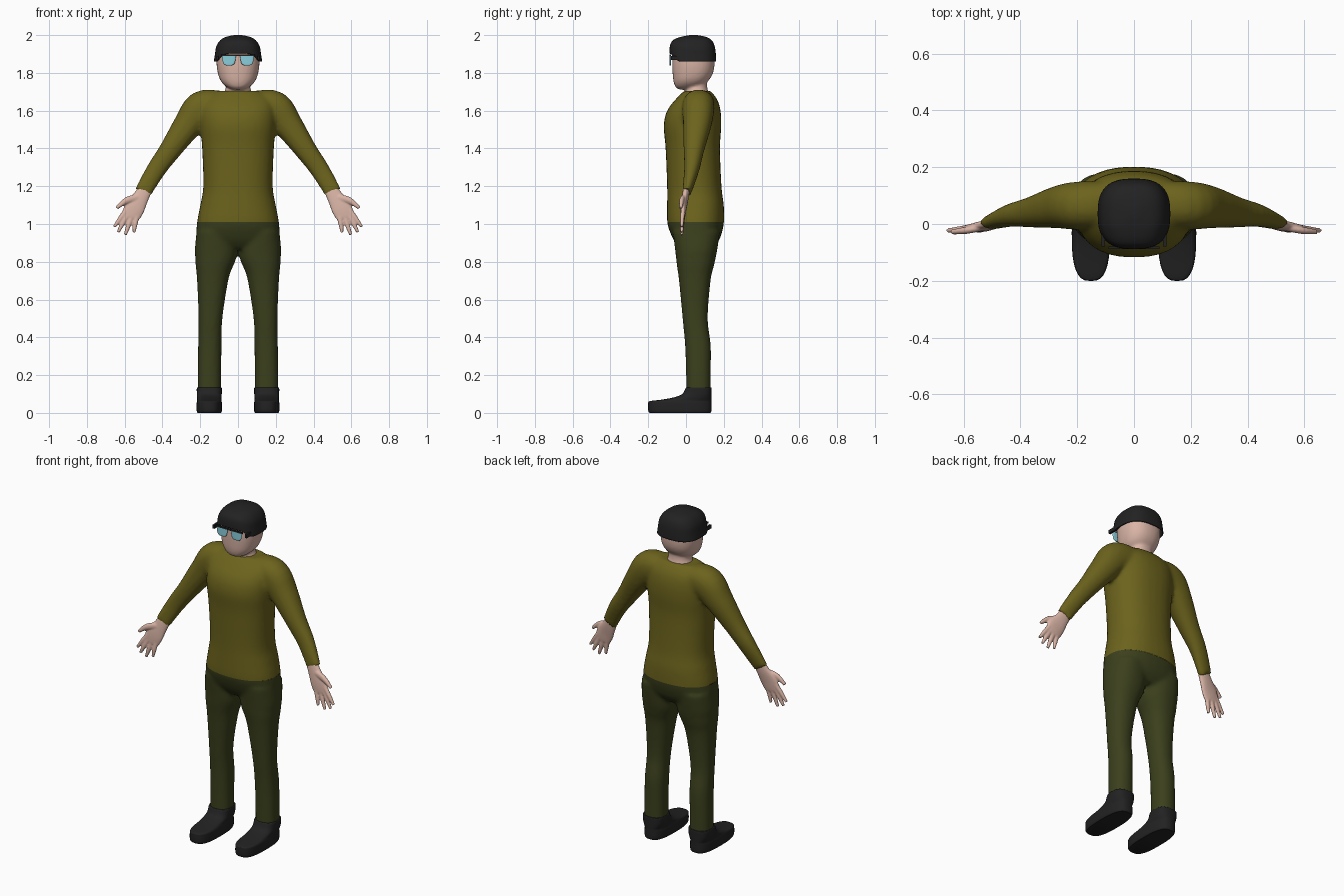
import bpy, bmesh, math
from mathutils import Vector

if "Cube" in bpy.data.objects:
    bpy.data.objects.remove(bpy.data.objects["Cube"])


def material(name, rgb):
    m = bpy.data.materials.new(name)
    m.diffuse_color = (*rgb, 1)
    m.use_nodes = True
    m.node_tree.nodes["Principled BSDF"].inputs["Base Color"].default_value = m.diffuse_color
    return m


SHIRT = material("olive", (0.15, 0.125, 0.012))
PANTS = material("dark_green", (0.045, 0.052, 0.012))
BLACK = material("black", (0.016, 0.016, 0.016))
SKIN = material("skin", (0.70, 0.46, 0.38))
GLASS = material("lens_blue", (0.25, 0.62, 0.72))


def upright(rows, x=0):
    """(z, half width, y front, y back) -> ring (x, y, z, half width, half depth)"""
    return [(x, (a + b) / 2, z, w, (b - a) / 2) for z, w, a, b in rows]


def spline(rings, steps):
    """Catmull-Rom interpolation of the ring parameters"""
    p = [Vector(r) for r in rings]
    q = [p[0]] + p + [p[-1]]
    out = []
    for i in range(len(p) - 1):
        a, b, c, d = q[i:i + 4]
        for k in range(steps):
            t = k / steps
            out.append(0.5 * (2 * b + (c - a) * t + (2 * a - 5 * b + 4 * c - d) * t * t
                              + (3 * b - a - 3 * c + d) * t ** 3))
    return out + [p[-1]]


def loft(bm, rings, n=2.2, seg=32, steps=4, cap_start=True):
    """Superellipse rings along a path lying mainly in the xz plane"""
    rs = spline(rings, steps)
    loops = []
    for i, r in enumerate(rs):
        a, b = rs[max(i - 1, 0)], rs[min(i + 1, len(rs) - 1)]
        t = Vector((b[0] - a[0], 0, b[2] - a[2])).normalized()
        u = Vector((t.z, 0, -t.x))
        loop = []
        for k in range(seg):
            c, s = math.cos(math.tau * k / seg), math.sin(math.tau * k / seg)
            e = 2 / n
            c, s = math.copysign(abs(c) ** e, c), math.copysign(abs(s) ** e, s)
            loop.append(bm.verts.new(Vector(r[:3]) + u * r[3] * c + Vector((0, r[4] * s, 0))))
        loops.append(loop)
    for a, b in zip(loops, loops[1:]):
        for k in range(seg):
            j = (k + 1) % seg
            bm.faces.new((a[k], a[j], b[j], b[k]))
    if cap_start:
        bm.faces.new(loops[0][::-1])
    bm.faces.new(loops[-1])


def finish(bm, name, mat, voxel=0, smooth=4, cut=None, angle=50):
    """Turn the bmesh into an object; optionally fuse shells and trim at a height"""
    bmesh.ops.recalc_face_normals(bm, faces=bm.faces)
    me = bpy.data.meshes.new(name)
    bm.to_mesh(me)
    bm.free()
    ob = bpy.data.objects.new(name, me)
    bpy.context.collection.objects.link(ob)
    if voxel:
        m = ob.modifiers.new("fuse", "REMESH")
        m.mode, m.voxel_size = "VOXEL", voxel
        m = ob.modifiers.new("blend", "SMOOTH")
        m.factor, m.iterations = 0.5, smooth
        dg = bpy.context.evaluated_depsgraph_get()
        ob.data = bpy.data.meshes.new_from_object(ob.evaluated_get(dg))
        ob.modifiers.clear()
    if cut:
        z, up = cut
        b = bmesh.new()
        b.from_mesh(ob.data)
        bmesh.ops.bisect_plane(b, geom=b.verts[:] + b.edges[:] + b.faces[:], plane_co=(0, 0, z),
                               plane_no=(0, 0, up), clear_outer=True)
        b.to_mesh(ob.data)
        b.free()
    ob.data.materials.clear()
    ob.data.materials.append(mat)
    bpy.ops.object.select_all(action="DESELECT")
    ob.select_set(True)
    bpy.context.view_layer.objects.active = ob
    bpy.ops.object.shade_smooth_by_angle(angle=math.radians(angle))
    return ob


def flip(rings, s):
    return [(r[0] * s, *r[1:]) for r in rings]


# Shirt: torso and both sleeves fused
bm = bmesh.new()
loft(bm, upright([(0.94, .222, -.092, .20), (1.02, .215, -.10, .202), (1.10, .20, -.10, .20),
                  (1.20, .184, -.10, .188), (1.40, .19, -.108, .18), (1.52, .20, -.118, .187),
                  (1.60, .20, -.10, .183), (1.66, .185, -.055, .165), (1.705, .12, -.01, .13)]), 2.3)
ARM = [(.09, .07, 1.635, .072, .08), (.19, .065, 1.612, .094, .085), (.265, .06, 1.525, .077, .075),
       (.36, .042, 1.39, .058, .054), (.435, .03, 1.285, .051, .04), (.505, .004, 1.165, .046, .024)]
for s in (1, -1):
    loft(bm, flip(ARM, s))
finish(bm, "shirt", SHIRT, 0.012, 5, (1.01, -1))

# Trousers: hips and both legs fused
bm = bmesh.new()
loft(bm, upright([(.87, .15, -.03, .14), (.92, .215, -.068, .178), (1.0, .218, -.098, .20),
                  (1.08, .205, -.10, .20)]), 2.3)
LEG = [(z, cx, w, a, b) for z, cx, w, a, b in (
    (.96, .115, .105, -.07, .18), (.85, .117, .112, -.056, .163), (.78, .128, .098, -.048, .148),
    (.7, .135, .082, -.037, .13), (.5, .146, .063, -.018, .115), (.36, .149, .062, -.005, .131),
    (.22, .151, .062, .0, .131), (.10, .151, .062, .002, .13))]
for s in (1, -1):
    loft(bm, [(cx * s, (a + b) / 2, z, w, (b - a) / 2) for z, cx, w, a, b in LEG], 2.3)
finish(bm, "trousers", PANTS, 0.012, 4, (1.01, 1))

# Shoes
SHOE = [(0, .062, -.193, .13), (.012, .067, -.2, .135), (.05, .067, -.2, .135), (.062, .065, -.192, .135),
        (.07, .064, -.13, .135), (.082, .065, -.065, .135), (.10, .066, -.02, .135),
        (.132, .066, -.002, .135), (.135, .06, .002, .13)]
for s, side in ((1, "left"), (-1, "right")):
    bm = bmesh.new()
    loft(bm, upright(SHOE, .152 * s), 2.8)
    finish(bm, side + "_shoe", BLACK)

# Hands: palm, four fingers and thumb fused
PALM = [(.485, .004, 1.195, .036, .018), (.515, -.004, 1.14, .043, .018),
        (.545, -.012, 1.09, .054, .016), (.566, -.016, 1.045, .05, .013), (.57, -.017, 1.03, .042, .01)]
FINGERS = [((.59, 1.075), (.655, .985)), ((.58, 1.06), (.635, .957)),
           ((.56, 1.05), (.597, .942)), ((.535, 1.05), (.552, .955))]
for s, side in ((1, "left"), (-1, "right")):
    bm = bmesh.new()
    loft(bm, flip(PALM, s), seg=20)
    for (x0, z0), (x1, z1) in FINGERS:
        mid = ((x0 + x1) / 2, -.02, (z0 + z1) / 2, .013, .011)
        loft(bm, flip([(x0, -.015, z0, .014, .012), mid, (x1, -.023, z1, .008, .008)], s), seg=12)
    loft(bm, flip([(.53, -.01, 1.14, .02, .014), (.59, -.022, 1.125, .017, .013),
                   (.642, -.028, 1.085, .009, .009)], s), seg=12)
    finish(bm, side + "_hand", SKIN, 0.005, 2)

# Head and neck
bm = bmesh.new()
loft(bm, upright([(1.66, .095, -.03, .14), (1.695, .075, -.008, .12), (1.73, .064, .0, .112),
                  (1.80, .064, .0, .112)]))
loft(bm, upright([(1.712, .025, -.035, .03), (1.725, .058, -.055, .07), (1.755, .09, -.066, .115),
                  (1.80, .107, -.071, .143), (1.86, .114, -.073, .152), (1.92, .108, -.068, .145),
                  (1.97, .065, -.02, .10)]), 2.3)
finish(bm, "head", SKIN, 0.008, 3)

# Helmet with the front rim arched over the eyes
bm = bmesh.new()
loft(bm, upright([(1.86, .128, -.088, .16), (1.90, .122, -.087, .158), (1.94, .115, -.08, .152),
                  (1.972, .095, -.06, .137), (1.99, .066, -.03, .108), (2.0, .02, .02, .06)]),
     2.7, 48, cap_start=False)
for v in bm.verts:
    lift = max(0, 1 - (v.co.x / .122) ** 4) * min(1, max(0, (-v.co.y - .03) / .04))
    v.co.z += .043 * lift * (2 - v.co.z) / .14
helmet = finish(bm, "helmet", BLACK)
m = helmet.modifiers.new("shell", "SOLIDIFY")
m.thickness, m.offset = 0.006, -1


# Glasses: lenses, brow bar and temples
def box(name, loc, size, mat):
    bm = bmesh.new()
    bmesh.ops.create_cube(bm, size=1)
    for v in bm.verts:
        v.co = Vector(loc) + v.co * Vector(size)
    finish(bm, name, mat)


box("glasses_bar", (0, -.084, 1.893), (.18, .008, .009), BLACK)
for s, side in ((1, "left"), (-1, "right")):
    bm = bmesh.new()
    loft(bm, upright([(1.84, .016, -.086, -.08), (1.848, .028, -.087, -.079),
                      (1.865, .034, -.087, -.079), (1.892, .037, -.087, -.079)], .048 * s), 3, 16)
    finish(bm, side + "_lens", GLASS)
    box(side + "_temple", (.108 * s, -.03, 1.878), (.012, .10, .022), BLACK)
